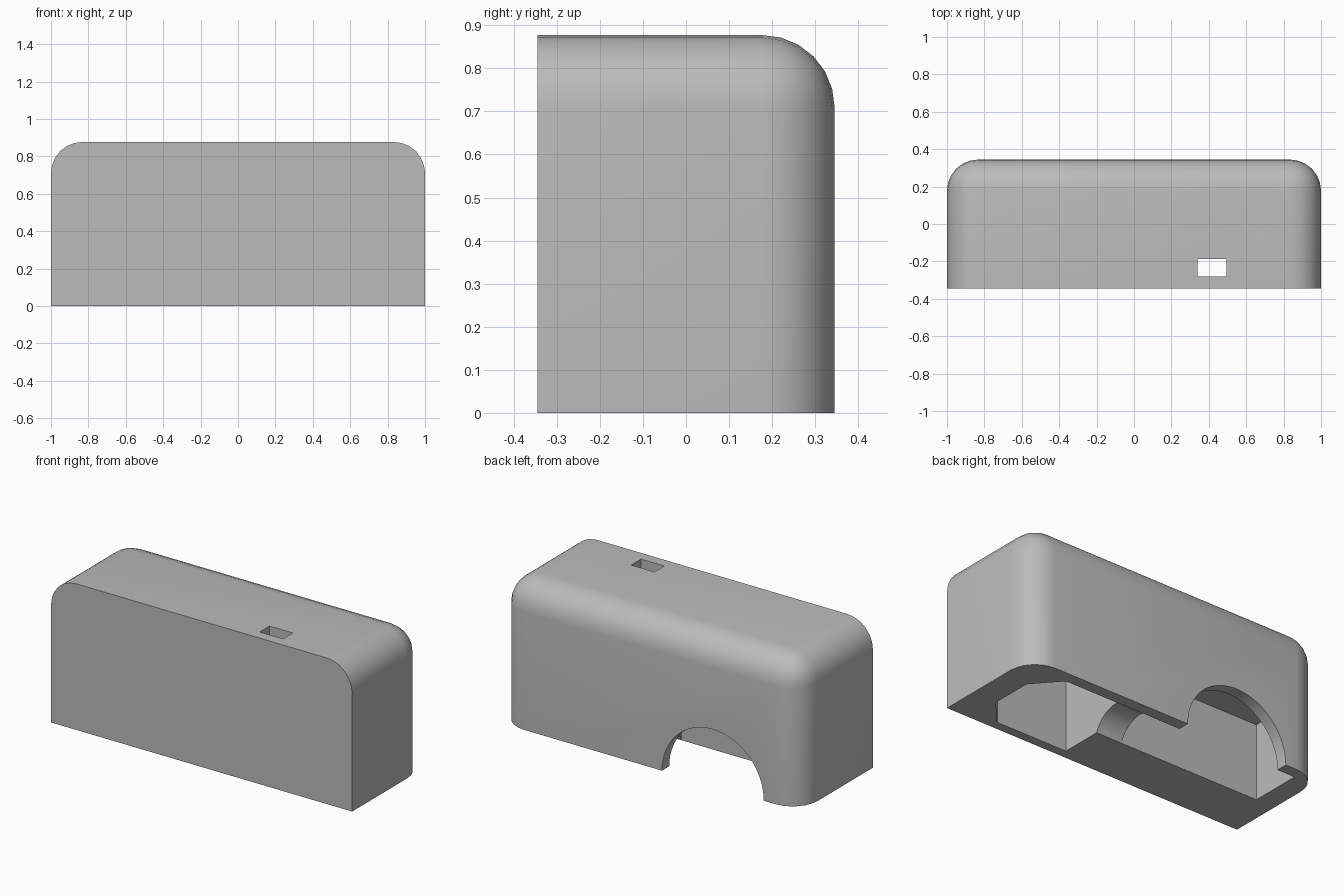
import bpy
import bmesh
import math
from mathutils import Matrix, Vector

cube = bpy.data.objects.get("Cube")
if cube:
    bpy.data.objects.remove(cube, do_unlink=True)

HALF_X, HALF_Y, HEIGHT, FILLET = 1.0, 0.345, 0.877, 0.168
BACK_WALL = 0.276
RIB_Y = -0.037      # front side of the shallow bay

grey = bpy.data.materials.new("light_grey")
grey.use_nodes = True
colour = (0.5, 0.5, 0.5, 1)
grey.diffuse_color = colour
grey.node_tree.nodes["Principled BSDF"].inputs["Base Color"].default_value = colour


def make_object(name, bm):
    bmesh.ops.recalc_face_normals(bm, faces=bm.faces)
    mesh = bpy.data.meshes.new(name)
    bm.to_mesh(mesh)
    bm.free()
    mesh.materials.append(grey)
    obj = bpy.data.objects.new(name, mesh)
    bpy.context.collection.objects.link(obj)
    return obj


def prism(name, outline, low, high):
    """Extrude a plan outline from low to high."""
    bm = bmesh.new()
    base = bm.faces.new([bm.verts.new((x, y, low)) for x, y in outline])
    top = bmesh.ops.extrude_face_region(bm, geom=[base])["geom"]
    verts = [v for v in top if isinstance(v, bmesh.types.BMVert)]
    bmesh.ops.translate(bm, verts=verts, vec=(0, 0, high - low))
    return make_object(name, bm)


def box(name, x0, x1, y0, y1, z0, z1):
    return prism(name, [(x0, y0), (x1, y0), (x1, y1), (x0, y1)], z0, z1)


def cylinder(name, centre, radius, depth, axis):
    bm = bmesh.new()
    turn = Vector((0, 0, 1)).rotation_difference(Vector(axis)).to_matrix().to_4x4()
    bmesh.ops.create_cone(bm, cap_ends=True, segments=64, radius1=radius,
                          radius2=radius, depth=depth,
                          matrix=Matrix.Translation(centre) @ turn)
    return make_object(name, bm)


# Housing: block with rounded top and back corners, flat front and base
housing = box("housing", -HALF_X, HALF_X, -HALF_Y, HALF_Y, 0, HEIGHT)
bm = bmesh.new()
bm.from_mesh(housing.data)
rounded = [e for e in bm.edges
           if not all(v.co.y < 0 for v in e.verts)
           and not all(v.co.z < 0.01 for v in e.verts)]
bmesh.ops.bevel(bm, geom=rounded, offset=FILLET, segments=6,
                profile=0.5, affect='EDGES', clamp_overlap=True)
bm.to_mesh(housing.data)
bm.free()

# Hollows: deep bay, shallow bay, linking channel, back arch and top slot
deep_outline = [(0.227, -0.29), (0.70, -0.29), (0.84, -0.135),
                (0.84, 0.116), (0.70, BACK_WALL), (0.227, BACK_WALL)]
cutters = [
    prism("deep_bay", deep_outline, -0.1, 0.80),
    box("shallow_bay", -0.875, 0.055, RIB_Y, BACK_WALL, -0.1, 0.457),
    cylinder("channel", (0.14, 0.12, -0.06), 0.168, 0.3, (1, 0, 0)),
    cylinder("back_arch", (-0.42, 0.32, 0), 0.338, 0.2, (0, 1, 0)),
    box("top_slot", 0.34, 0.495, -0.28, -0.187, 0.7, 1.0),
]

bpy.context.view_layer.objects.active = housing
for cutter in cutters:
    cutter.hide_render = True
    cut = housing.modifiers.new(cutter.name, 'BOOLEAN')
    cut.operation = 'DIFFERENCE'
    cut.solver = 'EXACT'
    cut.object = cutter
    bpy.ops.object.modifier_apply(modifier=cut.name)
    bpy.data.objects.remove(cutter, do_unlink=True)

# Smooth fillets with crisp cut edges
bpy.ops.object.select_all(action='DESELECT')
housing.select_set(True)
bpy.ops.object.shade_smooth_by_angle(angle=math.radians(30))
